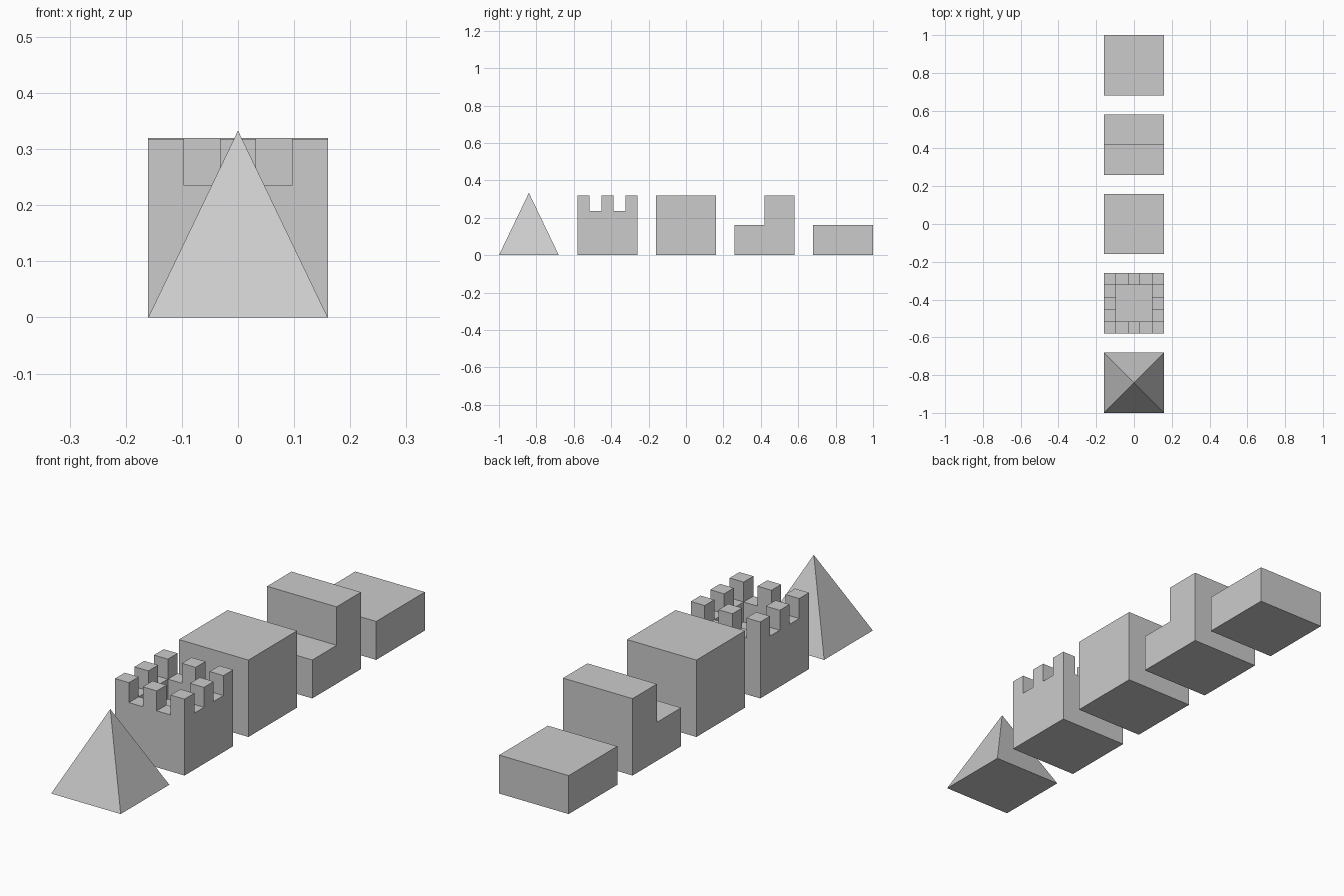
import bpy, bmesh
from mathutils import Vector

if "Cube" in bpy.data.objects:
    bpy.data.objects.remove(bpy.data.objects["Cube"])

S = 0.32          # block footprint
H = S / 2         # half footprint
STEP = 0.42       # spacing along y


def finish(name, bm, y):
    bmesh.ops.recalc_face_normals(bm, faces=bm.faces[:])
    me = bpy.data.meshes.new(name)
    bm.to_mesh(me)
    bm.free()
    ob = bpy.data.objects.new(name, me)
    ob.location.y = y
    bpy.context.collection.objects.link(ob)
    return ob


def profile_block(name, profile, y):
    """Extrude a closed (y, z) side profile across the block width."""
    bm = bmesh.new()
    face = bm.faces.new([bm.verts.new((-H, py, pz)) for py, pz in profile])
    new = bmesh.ops.extrude_face_region(bm, geom=[face], use_keep_orig=True)["geom"]
    bmesh.ops.translate(bm, vec=(S, 0, 0),
                        verts=[v for v in new if isinstance(v, bmesh.types.BMVert)])
    return finish(name, bm, y)


def box_profile(h):
    return [(-H, 0), (H, 0), (H, h), (-H, h)]


def raise_faces(bm, faces, dz):
    """Extrude faces vertically, removing the faces they came from."""
    new = bmesh.ops.extrude_face_region(bm, geom=faces)["geom"]
    bmesh.ops.translate(bm, vec=(0, 0, dz),
                        verts=[v for v in new if isinstance(v, bmesh.types.BMVert)])
    old = [f for f in faces if f.is_valid]
    if old:
        bmesh.ops.delete(bm, geom=old, context='FACES_ONLY')


# Plain blocks: full cube, stepped block, half-height slab
profile_block("cube_block", box_profile(0.32), 0)
profile_block("step_block", [(-H, 0), (H, 0), (H, 0.32), (0, 0.32), (0, H), (-H, H)], STEP)
profile_block("half_block", box_profile(H), 2 * STEP)

# Pyramid roof block
bm = bmesh.new()
base = [bm.verts.new(p) for p in ((-H, -H, 0), (H, -H, 0), (H, H, 0), (-H, H, 0))]
tip = bm.verts.new((0, 0, 0.333))
bm.faces.new(base)
for i in range(4):
    bm.faces.new((base[i], base[(i + 1) % 4], tip))
finish("pyramid_block", bm, -2 * STEP)

# Battlement block: 5 x 5 cells, merlons on alternate rim cells, sunken middle
FLOOR, TOP, WELL = 0.235, 0.318, 0.152
bm = bmesh.new()
bmesh.ops.create_grid(bm, x_segments=5, y_segments=5, size=H)
bmesh.ops.translate(bm, verts=bm.verts[:], vec=(0, 0, FLOOR))
rim = [e for e in bm.edges if e.is_boundary]
cells = {}
for f in bm.faces:
    c = f.calc_center_median()
    cells[(round(c.x / 0.064), round(c.y / 0.064))] = f
merlons = [f for (i, j), f in cells.items()
           if max(abs(i), abs(j)) == 2 and i % 2 == 0 and j % 2 == 0]
middle = [f for (i, j), f in cells.items() if max(abs(i), abs(j)) < 2]

# outer walls and underside
skirt = bmesh.ops.extrude_edge_only(bm, edges=rim)["geom"]
for v in skirt:
    if isinstance(v, bmesh.types.BMVert):
        v.co.z = 0
bmesh.ops.contextual_create(bm, geom=[e for e in bm.edges
                                      if all(v.co.z == 0 for v in e.verts)])
raise_faces(bm, middle, WELL - FLOOR)
raise_faces(bm, merlons, TOP - FLOOR)
bmesh.ops.recalc_face_normals(bm, faces=bm.faces[:])
bmesh.ops.dissolve_limit(bm, angle_limit=0.01, verts=bm.verts[:], edges=bm.edges[:])
finish("battlement_block", bm, -STEP)
